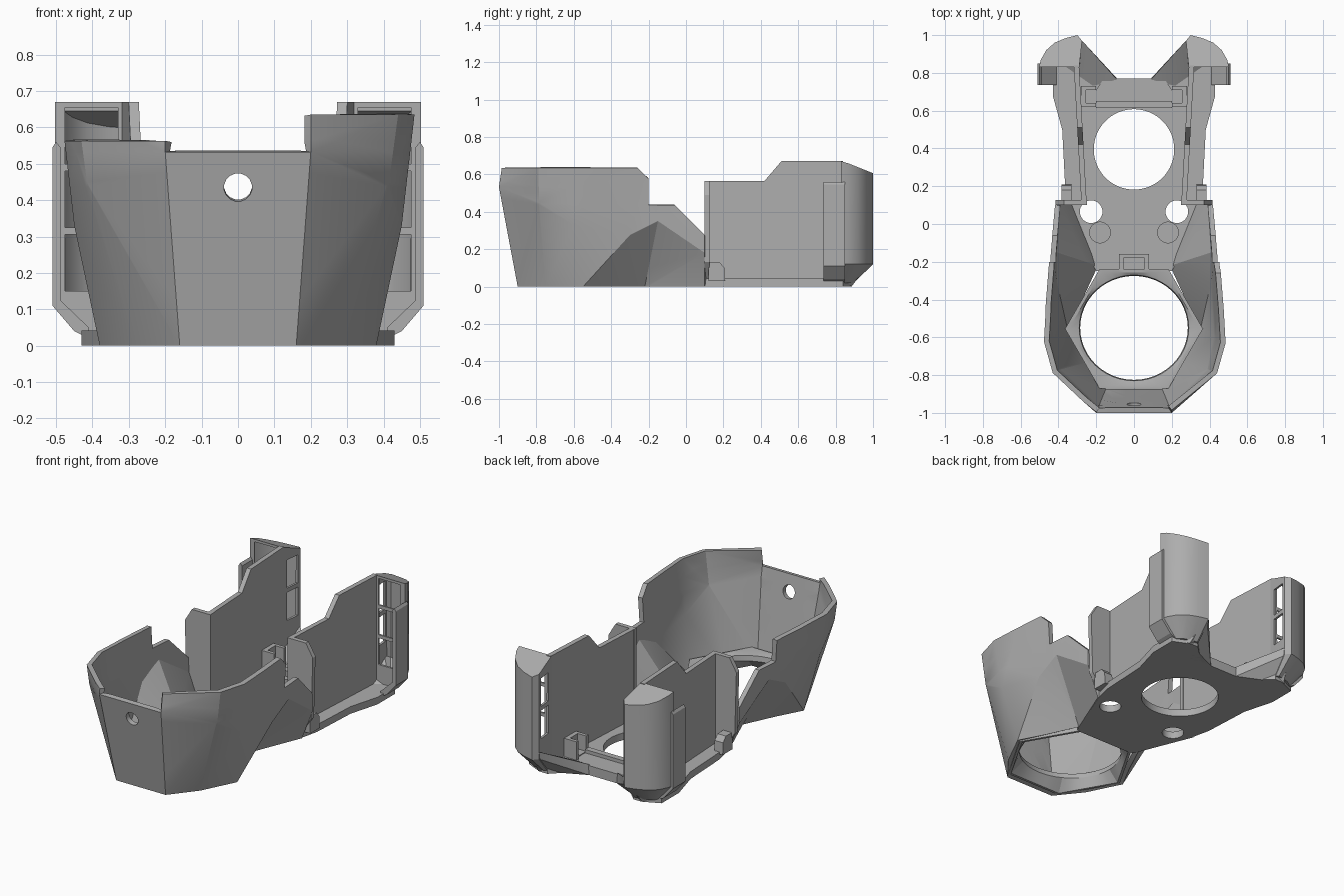
import bpy, bmesh, math
from mathutils import Vector

cube = bpy.data.objects.get("Cube")
if cube:
    bpy.data.objects.remove(cube, do_unlink=True)

grey = bpy.data.materials.new("matte grey")
grey.use_nodes = True
grey.diffuse_color = (0.42, 0.42, 0.42, 1)
grey.node_tree.nodes["Principled BSDF"].inputs["Base Color"].default_value = (0.42, 0.42, 0.42, 1)


def make(name, verts, faces, closed=True):
    me = bpy.data.meshes.new(name)
    me.from_pydata([tuple(v) for v in verts], [], faces)
    if closed:
        bm = bmesh.new()
        bm.from_mesh(me)
        bmesh.ops.recalc_face_normals(bm, faces=bm.faces)
        bm.to_mesh(me)
        bm.free()
    me.materials.append(grey)
    ob = bpy.data.objects.new(name, me)
    bpy.context.collection.objects.link(ob)
    return ob


def loft(name, rings, tube=False):
    """Closed rings joined in order; tube joins the last ring to the first."""
    n = len(rings[0])
    faces = []
    for r in range(len(rings) - (0 if tube else 1)):
        a, b = r * n, (r + 1) % len(rings) * n
        faces += [(a + i, a + (i + 1) % n, b + (i + 1) % n, b + i) for i in range(n)]
    if not tube:
        faces += [tuple(range(n)), tuple(range((len(rings) - 1) * n, len(rings) * n))]
    return make(name, [p for ring in rings for p in ring], faces)


def prism(name, pts, axis, lo, hi):
    """Extrude a flat outline along one axis."""
    place = {"x": lambda p, d: (d, p[0], p[1]),
             "y": lambda p, d: (p[0], d, p[1]),
             "z": lambda p, d: (p[0], p[1], d)}[axis]
    return loft(name, [[place(p, d) for p in pts] for d in (lo, hi)])


def box(name, x0, x1, y0, y1, z0, z1):
    return prism(name, [(x0, y0), (x1, y0), (x1, y1), (x0, y1)], "z", z0, z1)


def circle(x, y, r, n=48, ry=None):
    ry = ry or r
    return [(x + r * math.cos(2 * math.pi * i / n), y + ry * math.sin(2 * math.pi * i / n)) for i in range(n)]


def both(pts):
    """Mirror a half outline into a full one."""
    return pts + [(-p[0],) + tuple(p[1:]) for p in reversed(pts)]


def finish(ob, cutters=(), shell=0, mirror=False, angle=22):
    """Thicken, cut, mirror, bake the modifiers and shade."""
    if shell:
        m = ob.modifiers.new("shell", "SOLIDIFY")
        m.thickness, m.offset = shell, -1
    for c in cutters:
        m = ob.modifiers.new("cut", "BOOLEAN")
        m.operation, m.solver, m.object = "DIFFERENCE", "EXACT", c
        c.hide_render = True
    if mirror:
        m = ob.modifiers.new("mirror", "MIRROR")
        m.use_mirror_merge = False
    bpy.context.view_layer.update()
    me = bpy.data.meshes.new_from_object(ob.evaluated_get(bpy.context.evaluated_depsgraph_get()))
    ob.modifiers.clear()
    ob.data = me
    for c in cutters:
        bpy.data.objects.remove(c, do_unlink=True)
    bpy.ops.object.select_all(action="DESELECT")
    ob.select_set(True)
    bpy.context.view_layer.objects.active = ob
    bpy.ops.object.shade_smooth_by_angle(angle=math.radians(angle))


# Faceted front bowl, open at the rear
base = [(0.345, 0.1, 0), (0.215, -0.22, 0), (0.3, -0.4, 0), (0.38, -0.55, 0), (0.28, -0.75, 0), (0.16, -0.9, 0)]
waist = [(0.415, 0.1, 0.18), (0.435, -0.15, 0.35), (0.435, -0.3, 0.275), (0.45, -0.6, 0.33),
         (0.415, -0.785, 0.45), (0.2, -1.0, 0.532)]
rim = [(0.43, 0.1, 0.635), (0.455, -0.2, 0.635), (0.475, -0.45, 0.635), (0.485, -0.63, 0.635),
       (0.44, -0.79, 0.635), (0.2, -0.985, 0.635)]
rows = [both(r) for r in (base, waist, rim)]
n = len(rows[0])
bowl_faces = [(r * n + i, r * n + n + i, r * n + n + i + 1, r * n + i + 1)
              for r in range(2) for i in range(n - 1)]
bowl = make("front_bowl", [p for r in rows for p in r], bowl_faces, closed=False)
bm = bmesh.new()
bm.from_mesh(bowl.data)
bmesh.ops.triangulate(bm, faces=bm.faces)


def split(faces, point, normal):
    """Slice the given faces along a plane, keeping both sides."""
    geom = set(faces)
    for f in faces:
        geom.update(f.edges, f.verts)
    bmesh.ops.bisect_plane(bm, geom=list(geom), dist=0.0005, plane_co=point, plane_no=normal)


def drop(test):
    doomed = [f for f in bm.faces if test(f.calc_center_median())]
    bmesh.ops.delete(bm, geom=doomed, context="FACES")


# Stepped rim: centre notch, lower right side, deep rear drop with a bevel
for point, normal in (((0, 0, 0.532), (0, 0, 1)), ((0, 0, 0.563), (0, 0, 1)), ((0, 0, 0.437), (0, 0, 1)),
                      ((0, -0.2, 0), (0, 1, 0)), ((0, -0.26, 0.637), (0, 1, 1))):
    split(bm.faces[:], point, normal)
drop(lambda c: abs(c.x) < 0.2 and c.z > 0.532 and c.y < -0.8)
drop(lambda c: c.x < -0.1 and c.z > 0.563)
drop(lambda c: c.y > -0.2 and c.z > 0.437)
drop(lambda c: c.y + c.z > 0.377 and c.y > -0.3)

# Round hole in the flat front panel
hole_centre = Vector((0, 0, 0.435))
for i in range(16):
    t = math.pi * i / 8
    normal = Vector((math.cos(t), 0, math.sin(t)))
    panel = [f for f in bm.faces if f.calc_center_median().y < -0.88 and abs(f.normal.x) < 0.05]
    split(panel, hole_centre + normal * 0.038, normal)
drop(lambda c: c.y < -0.88 and math.hypot(c.x, c.z - 0.435) < 0.038)
bm.to_mesh(bowl.data)
bm.free()
finish(bowl, shell=0.028, angle=28)

# Hexagonal collar that narrows to a round opening
def hexagon(radius, z):
    ring = []
    for i in range(48):
        t = 2 * math.pi * i / 48
        r = radius * math.cos(math.pi / 6) / math.cos((t % (math.pi / 3)) - math.pi / 6)
        ring.append((r * math.cos(t), -0.555 + r * math.sin(t), z))
    return ring

hole = [[(x, y, z) for x, y in circle(0, -0.55, r, 48, r - 0.01)] for r, z in ((0.285, 0.06), (0.29, 0.09))]
finish(loft("opening_collar", [hexagon(0.362, 0), hexagon(0.345, 0), hole[0], hole[1],
                               hexagon(0.345, 0.1), hexagon(0.365, 0.1)], tube=True))

# Floor plate with its round openings
outline = both([(0.2, -0.25), (0.215, -0.22), (0.34, 0.1), (0.365, 0.21), (0.38, 0.5), (0.43, 0.68),
                (0.43, 0.84), (0.33, 0.885), (0.28, 0.885), (0.16, 0.77)])
cuts = [prism("rear_opening", circle(0, 0.395, 0.213, 64), "z", -1, 1)]
for s in (-1, 1):
    cuts.append(prism("round_hole", circle(s * 0.227, 0.065, 0.06, 32), "z", -1, 1))
    cuts.append(prism("round_recess", circle(s * 0.18, -0.045, 0.055, 32), "z", 0.032, 1))
finish(prism("floor_plate", outline, "z", 0, 0.042), cuts)

# Small floor fittings
finish(box("rear_rail", -0.2, 0.2, 0.615, 0.65, 0.04, 0.075))
finish(prism("rear_lip", both([(0.24, 0.65), (0.16, 0.77)]), "z", 0.04, 0.055))
finish(box("front_latch", -0.08, 0.08, -0.25, -0.16, 0.03, 0.1),
       [box("latch_gap", -0.055, 0.055, -0.3, -0.18, 0.06, 0.2)])
finish(box("corner_bracket", 0.2, 0.28, 0.62, 0.73, 0.04, 0.15),
       [box("bracket_gap", 0.1, 0.255, 0.64, 0.71, 0.06, 0.3)], mirror=True)

# Tall rear side walls, leaning outward toward the back
wall = prism("side_wall", [(0.1, 0.03), (0.84, 0.03), (0.84, 0.67), (0.51, 0.67),
                           (0.42, 0.565), (0.1, 0.565)], "x", 0.25, 0.278)
for v in wall.data.vertices:
    v.co.x += 0.055 * (v.co.y - 0.1)
finish(wall, mirror=True)
finish(prism("wall_front_panel", [(0.25, 0.04), (0.34, 0.04), (0.405, 0.13), (0.415, 0.49),
                                  (0.37, 0.565), (0.25, 0.565)], "y", 0.1, 0.126), mirror=True)
finish(prism("panel_foot", [(0.12, 0.03), (0.21, 0.03), (0.205, 0.1), (0.18, 0.13), (0.12, 0.13)],
             "x", 0.33, 0.385), mirror=True)

# Hollow rear ducts with curved backs and sloping tops
section = [(0.29, 0.83), (0.503, 0.83), (0.493, 0.87), (0.465, 0.92), (0.42, 0.96),
           (0.36, 0.985), (0.3, 1.0), (0.275, 0.97)]
def duct_ring(z, pull=0, slope=0):
    return [(x - pull * (x - 0.29) * 1.6, y - pull * (y - 0.83) * 2.4, z - slope * max(0, y - 0.84))
            for x, y in section]

duct = loft("rear_duct", [duct_ring(0.02, 0.25), duct_ring(0.12), duct_ring(0.67, 0, 0.4)])
duct_cuts = [box("duct_window", 0.33, 0.475, 0.7, 0.87, z, z + 0.155) for z in (0.15, 0.325, 0.5)]
duct_cuts += [box("duct_slot", 0.2, 0.33, 0.865, 0.95, z, z + 0.165) for z in (0.23, 0.42)]
finish(duct, duct_cuts, shell=0.018, mirror=True)

# Outer wings in front of the ducts
finish(prism("duct_wing", [(0.41, 0.02), (0.45, 0.04), (0.51, 0.11), (0.51, 0.545), (0.5, 0.56),
                           (0.488, 0.545), (0.488, 0.125), (0.41, 0.05)], "y", 0.735, 0.85), mirror=True)

# Angled rear feet
foot_points = [(0.09, 0.77, 0), (0.09, 0.765, 0.06), (0.27, 0.965, 0.16), (0.3, 0.985, 0.13),
               (0.34, 0.885, 0), (0.4, 0.84, 0.03), (0.31, 0.82, 0.04), (0.22, 0.73, 0.04), (0.22, 0.75, 0)]
bm = bmesh.new()
for p in foot_points:
    bm.verts.new(Vector(p))
bmesh.ops.convex_hull(bm, input=bm.verts)
foot = make("rear_foot", [], [])
bm.to_mesh(foot.data)
bm.free()
finish(foot, mirror=True)
